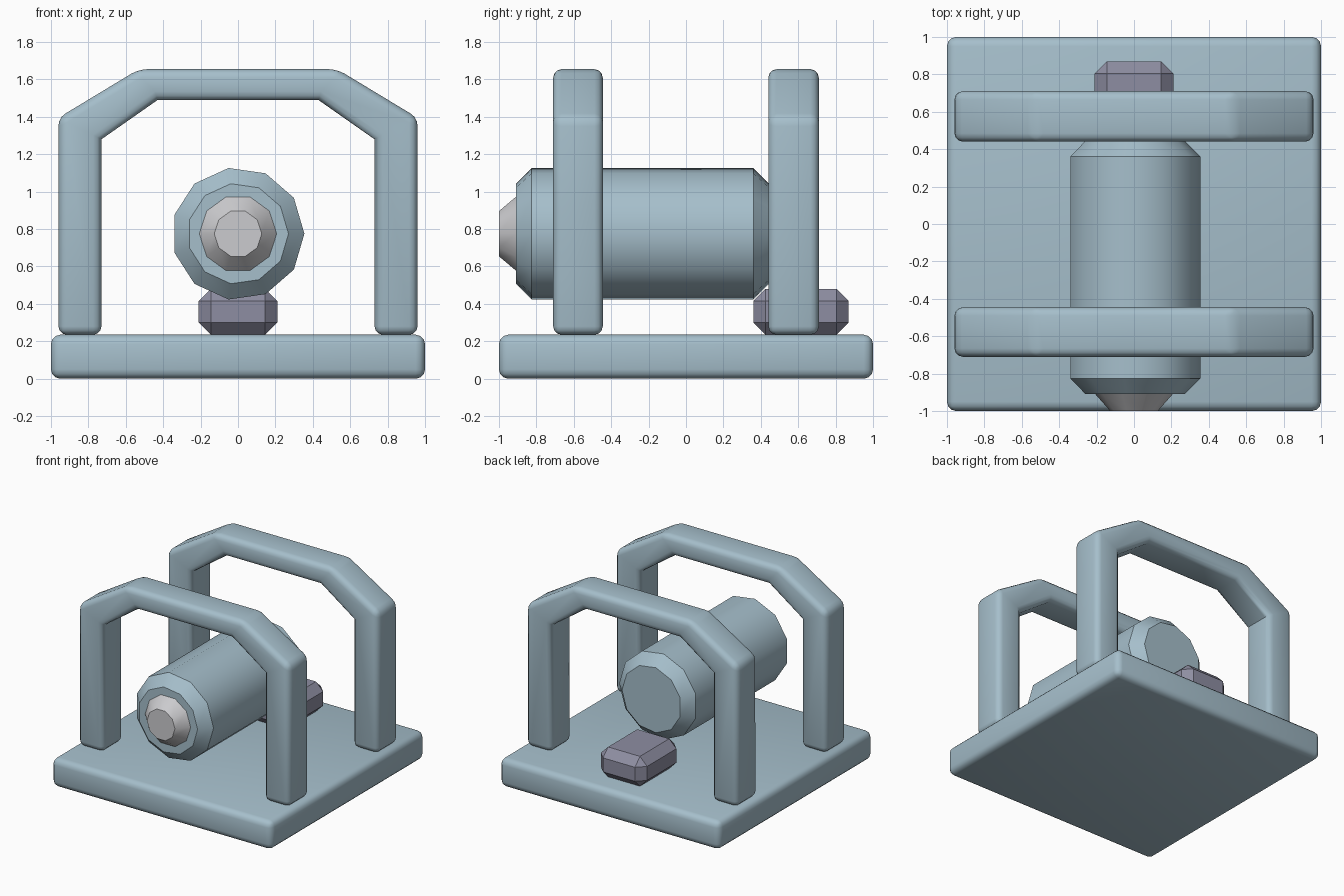
import bpy, bmesh, math
from mathutils import Matrix

if "Cube" in bpy.data.objects:
    bpy.data.objects.remove(bpy.data.objects["Cube"])


def material(name, rgb):
    m = bpy.data.materials.new(name)
    m.diffuse_color = (*rgb, 1)
    m.use_nodes = True
    m.node_tree.nodes["Principled BSDF"].inputs["Base Color"].default_value = m.diffuse_color
    return m


BLUE = material("blue grey", (0.38, 0.52, 0.60))
PURPLE = material("dull purple", (0.27, 0.27, 0.36))
SILVER = material("light grey", (0.60, 0.60, 0.62))


def finish(bm, name, mat, smooth=None):
    bmesh.ops.recalc_face_normals(bm, faces=bm.faces[:])
    me = bpy.data.meshes.new(name)
    bm.to_mesh(me)
    bm.free()
    ob = bpy.data.objects.new(name, me)
    bpy.context.collection.objects.link(ob)
    me.materials.append(mat)
    if smooth:
        bpy.ops.object.select_all(action='DESELECT')
        ob.select_set(True)
        bpy.context.view_layer.objects.active = ob
        bpy.ops.object.shade_smooth_by_angle(angle=math.radians(smooth))
    return ob


def bevel_convex(bm, width, segments):
    bmesh.ops.recalc_face_normals(bm, faces=bm.faces[:])
    edges = [e for e in bm.edges if e.calc_face_angle_signed() > math.radians(20)]
    bmesh.ops.bevel(bm, geom=edges, offset=width, segments=segments,
                    profile=0.5, affect='EDGES', clamp_overlap=True)


def box(name, lo, hi, width, segments, mat, smooth=None):
    bm = bmesh.new()
    size = [b - a for a, b in zip(lo, hi)]
    mid = [(a + b) / 2 for a, b in zip(lo, hi)]
    bmesh.ops.create_cube(bm, size=1, matrix=Matrix.Translation(mid) @ Matrix.Diagonal((*size, 1)))
    bevel_convex(bm, width, segments)
    return finish(bm, name, mat, smooth)


def arch(name, y0, y1):
    half = [(0.73, 0.235), (0.96, 0.235), (0.96, 1.395), (0.53, 1.655)]
    inner = [(0.43, 1.49), (0.73, 1.28)]
    pts = half + [(-x, z) for x, z in reversed(half)]
    pts += [(-x, z) for x, z in reversed(inner)] + inner
    bm = bmesh.new()
    face = bm.faces.new([bm.verts.new((x, y0, z)) for x, z in pts])
    ext = bmesh.ops.extrude_face_region(bm, geom=[face], use_keep_orig=True)
    for v in ext["geom"]:
        if isinstance(v, bmesh.types.BMVert):
            v.co.y = y1
    bevel_convex(bm, 0.045, 3)
    return finish(bm, name, BLUE, 40)


def lathe(name, sides, rings, z, mat, smooth):
    """Rings of (y, radius) along the y axis, closed with flat caps."""
    bm = bmesh.new()
    loops = [[bm.verts.new((r * math.cos(a), y, z + r * math.sin(a)))
              for a in (math.tau * i / sides for i in range(sides))] for y, r in rings]
    for p, q in zip(loops, loops[1:]):
        for i in range(sides):
            j = (i + 1) % sides
            bm.faces.new((p[i], p[j], q[j], q[i]))
    bm.faces.new(loops[0])
    bm.faces.new(loops[-1])
    return finish(bm, name, mat, smooth)


# Base plate
box("base_plate", (-1, -1, 0), (1, 1, 0.235), 0.05, 3, BLUE, 40)
# Two carrying arches
arch("front_arch", -0.71, -0.445)
arch("back_arch", 0.44, 0.71)
# Chamfered motor barrel and its pale nose
lathe("barrel", 11, [(-0.91, 0.27), (-0.825, 0.355), (0.36, 0.355), (0.445, 0.27)], 0.775, BLUE, 36)
lathe("nose", 10, [(-1.0, 0.127), (-0.91, 0.207), (-0.85, 0.207)], 0.775, SILVER, 40)
# Small block under the rear of the barrel
box("rear_block", (-0.21, 0.36, 0.235), (0.21, 0.87, 0.48), 0.065, 1, PURPLE)
